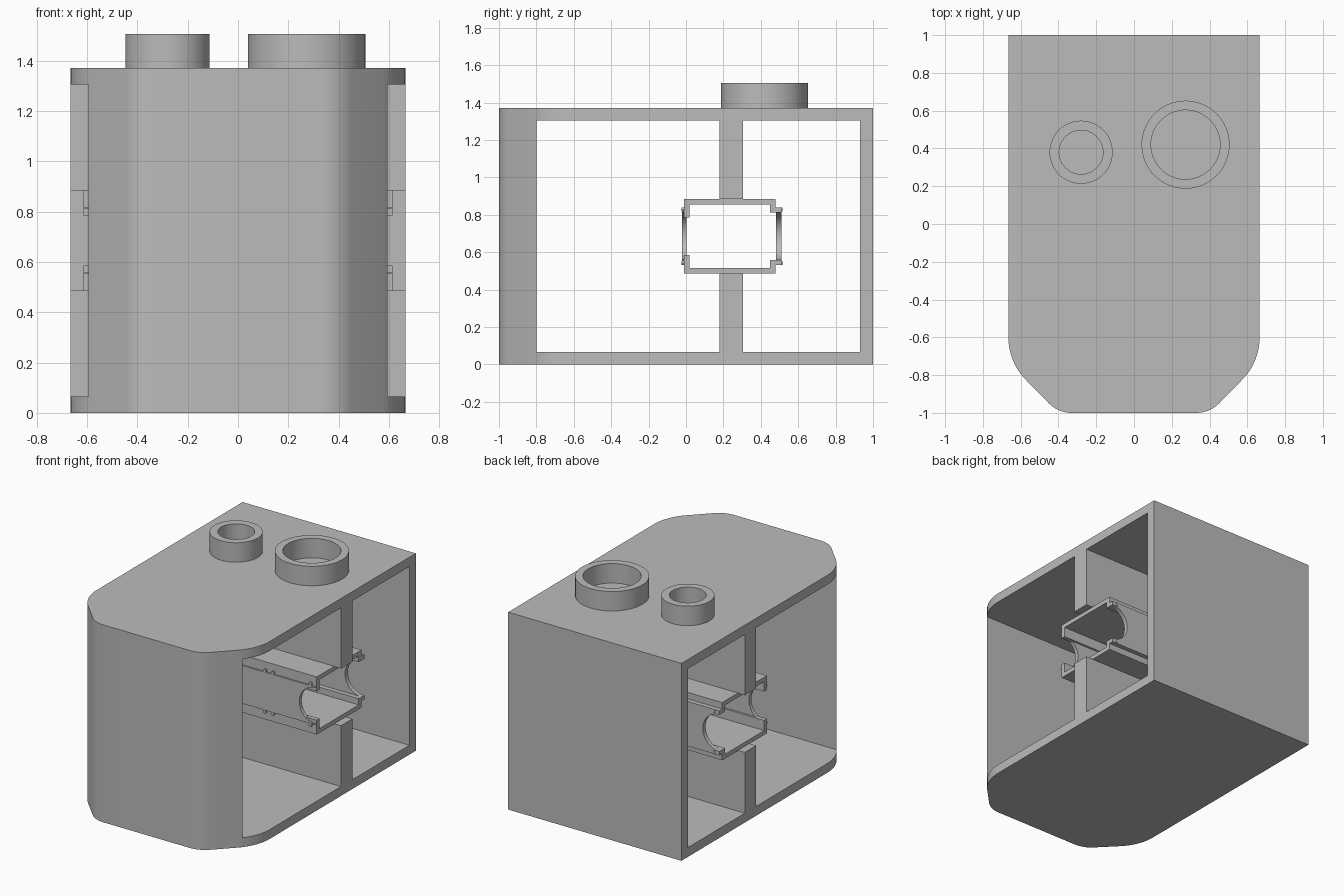
import bpy
import math
from mathutils import Vector

cube = bpy.data.objects.get("Cube")
if cube:
    bpy.data.objects.remove(cube, do_unlink=True)

GREY = (0.5, 0.5, 0.5, 1)
grey = bpy.data.materials.new("plain grey")
grey.use_nodes = True
grey.diffuse_color = GREY
grey.node_tree.nodes["Principled BSDF"].inputs["Base Color"].default_value = GREY

HALF_W, HEIGHT, MID_Z = 0.665, 1.37, 0.685


def prism(name, outline, axis, lo, hi):
    """Extrude a 2D outline along an axis (0=x, 1=y, 2=z)."""
    def place(p, d):
        c = list(p)
        c.insert(axis, d)
        return Vector(c)
    n = len(outline)
    verts = [place(p, d) for d in (lo, hi) for p in outline]
    faces = [list(range(n)), list(range(n, 2 * n))]
    faces += [[i, (i + 1) % n, n + (i + 1) % n, n + i] for i in range(n)]
    mesh = bpy.data.meshes.new(name)
    mesh.from_pydata(verts, [], faces)
    mesh.materials.append(grey)
    ob = bpy.data.objects.new(name, mesh)
    bpy.context.collection.objects.link(ob)
    bpy.context.view_layer.objects.active = ob
    bpy.ops.object.select_all(action="DESELECT")
    ob.select_set(True)
    bpy.ops.object.mode_set(mode="EDIT")
    bpy.ops.mesh.select_all(action="SELECT")
    bpy.ops.mesh.normals_make_consistent(inside=False)
    bpy.ops.object.mode_set(mode="OBJECT")
    return ob


def smooth(ob):
    bpy.ops.object.select_all(action="DESELECT")
    bpy.context.view_layer.objects.active = ob
    ob.select_set(True)
    bpy.ops.object.shade_smooth_by_angle(angle=math.radians(30))


def box(name, x, y, z):
    return prism(name, [(y[0], z[0]), (y[1], z[0]), (y[1], z[1]), (y[0], z[1])], 0, *x)


def arc(cx, cy, r, a0, a1, steps):
    angles = [math.radians(a0 + (a1 - a0) * i / steps) for i in range(steps + 1)]
    return [(cx + r * math.cos(a), cy + r * math.sin(a)) for a in angles]


# Housing: plan outline with rounded, chamfered front corners
corner = arc(0.33, -0.83, 0.17, -90, -45, 8) + arc(HALF_W - 0.32, -0.6, 0.32, -45, 0, 10)
half = corner + [(HALF_W, 1)]
body = prism("housing", half + [(-x, y) for x, y in reversed(half)], 2, 0, HEIGHT)

# H-shaped opening through both sides, leaving the divider stubs
f, d0, d1, b = -0.8, 0.18, 0.305, 0.93
lo, hi, s0, s1 = 0.065, 1.305, 0.487, 0.883
opening = prism("opening_cutter", [
    (f, lo), (d0, lo), (d0, s0), (d1, s0), (d1, lo), (b, lo),
    (b, hi), (d1, hi), (d1, s1), (d0, s1), (d0, hi), (f, hi)], 0, -1, 1)
cut = body.modifiers.new("opening", "BOOLEAN")
cut.operation, cut.solver, cut.object = "DIFFERENCE", "EXACT", opening
bpy.context.view_layer.objects.active = body
bpy.ops.object.modifier_apply(modifier=cut.name)
bpy.data.objects.remove(opening, do_unlink=True)
smooth(body)


# Ring collars on the roof
def collar(name, x, y, r_out, r_in):
    n, z0, z1 = 64, HEIGHT - 0.01, 1.505
    verts, faces = [], []
    for r, z in ((r_out, z0), (r_out, z1), (r_in, z1), (r_in, z0)):
        verts += [(px, py, z) for px, py in arc(x, y, r, 0, 360, n)[:-1]]
    for k in range(4):
        a, c = k * n, (k + 1) % 4 * n
        faces += [[a + i, a + (i + 1) % n, c + (i + 1) % n, c + i] for i in range(n)]
    mesh = bpy.data.meshes.new(name)
    mesh.from_pydata(verts, [], faces)
    mesh.materials.append(grey)
    ob = bpy.data.objects.new(name, mesh)
    bpy.context.collection.objects.link(ob)
    smooth(ob)


collar("small_collar", -0.28, 0.38, 0.167, 0.116)
collar("large_collar", 0.273, 0.42, 0.233, 0.183)

# Rectangular sleeve through the divider
END = 0.613
span = (-END, END)
for side, s in (("upper", 1), ("lower", -1)):
    def zz(a, c):
        return sorted((MID_Z + s * a, MID_Z + s * c))
    box(side + "_sleeve_plate", span, (-0.012, 0.478), zz(0.17, 0.2))
    box(side + "_front_lip", span, (-0.012, 0.018), zz(0.1, 0.17))
    box(side + "_back_web", span, (0.448, 0.478), zz(0.13, 0.17))
    box(side + "_back_lip", span, (0.448, 0.51), zz(0.127, 0.155))
    # Small snap pegs along the lips
    for i, x in enumerate((-0.57, -0.28, -0.22, 0.22, 0.28, 0.57)):
        for edge, y in (("front", (-0.024, 0)), ("back", (0.47, 0.515))):
            peg = prism(f"{side}_{edge}_peg_{i + 1}",
                        arc(x, MID_Z + s * 0.143, 0.012, 0, 360, 12)[:-1], 1, *y)
            smooth(peg)


# Sleeve cheeks with a round scoop at each end
def cheek(name, y0, y1, h):
    scoop = arc(END, 0, 0.127, 90, 270, 24)
    right = [(END, h)] + scoop + [(END, -h)]
    left = [(-x, z) for x, z in reversed(right)]
    smooth(prism(name, [(x, MID_Z + z) for x, z in right + left], 1, y0, y1))


cheek("front_cheek", -0.022, 0.004, 0.132)
cheek("back_cheek", 0.48, 0.51, 0.154)
